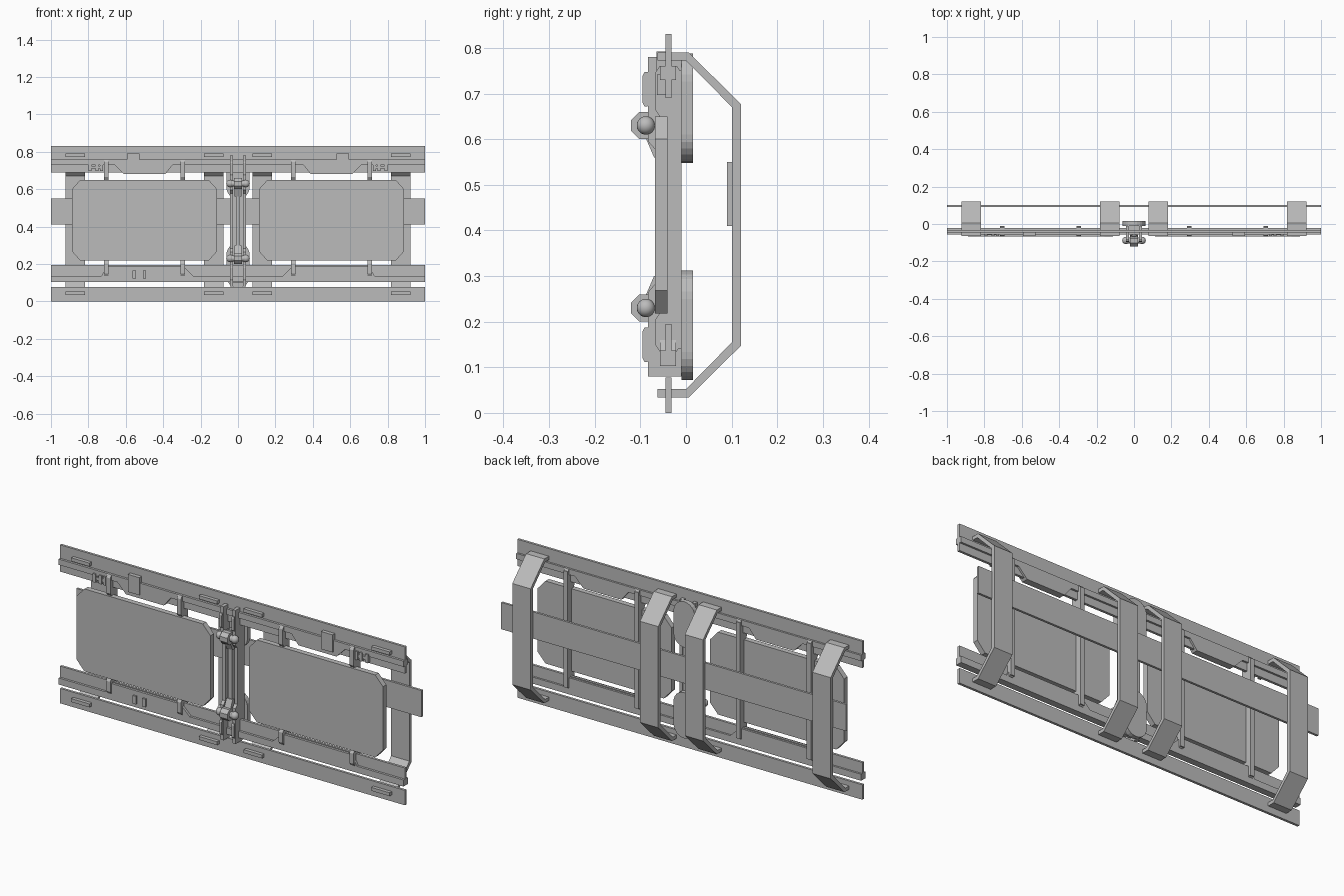
import bpy, bmesh, math
from mathutils import Vector, Matrix

cube = bpy.data.objects.get("Cube")
if cube:
    bpy.data.objects.remove(cube, do_unlink=True)

grey = bpy.data.materials.new("plain grey")
grey.use_nodes = True
grey.diffuse_color = (0.5, 0.5, 0.5, 1)
grey.node_tree.nodes["Principled BSDF"].inputs["Base Color"].default_value = (0.5, 0.5, 0.5, 1)

MID = 0.43  # height about which the centre hardware mirrors


def finish(name, bm):
    bmesh.ops.recalc_face_normals(bm, faces=bm.faces)
    mesh = bpy.data.meshes.new(name)
    bm.to_mesh(mesh)
    bm.free()
    mesh.materials.append(grey)
    ob = bpy.data.objects.new(name, mesh)
    bpy.context.collection.objects.link(ob)
    return ob


def prism(name, points, axis, a, b):
    """Extrude a profile along x (points are y, z) or y (points are x, z)."""
    bm = bmesh.new()
    place = (lambda p: (a, p[0], p[1])) if axis == "x" else (lambda p: (p[0], a, p[1]))
    face = bm.faces.new([bm.verts.new(place(p)) for p in points])
    new = bmesh.ops.extrude_face_region(bm, geom=[face])["geom"]
    shift = Vector((b - a, 0, 0)) if axis == "x" else Vector((0, b - a, 0))
    bmesh.ops.translate(bm, vec=shift, verts=[v for v in new if isinstance(v, bmesh.types.BMVert)])
    return finish(name, bm)


def box(name, x0, x1, y0, y1, z0, z1):
    return prism(name, [(x0, z0), (x1, z0), (x1, z1), (x0, z1)], "y", y0, y1)


def octagon(x0, x1, z0, z1, cx, cz):
    return [(x0 + cx, z0), (x1 - cx, z0), (x1, z0 + cz), (x1, z1 - cz),
            (x1 - cx, z1), (x0 + cx, z1), (x0, z1 - cz), (x0, z0 + cz)]


# Long rail plates and the rear spine
box("upper_rail_plate", -1, 1, -0.045, -0.032, 0.69, 0.83)
box("lower_edge_plate", -1, 1, -0.045, -0.032, 0, 0.078)
box("lower_rail_plate", -1, 1, -0.045, -0.032, 0.105, 0.195)
box("rear_spine", -1, 1, 0.09, 0.102, 0.41, 0.55)

# Raised rail bars with stepped trapezoid sections
drop = [(-0.66, 0.73), (-0.61, 0.68), (-0.39, 0.68), (-0.35, 0.73)]
rise = [(-0.73, 0.137), (-0.7, 0.19), (-0.295, 0.19), (-0.24, 0.137)]


def stepped(steps):
    return steps + [(-x, z) for x, z in reversed(steps)]


prism("upper_rail_bar", [(-1, 0.76), (-1, 0.73)] + stepped(drop) + [(1, 0.73), (1, 0.76)],
      "y", -0.057, -0.022)
prism("lower_rail_bar", [(-1, 0.103), (-1, 0.137)] + stepped(rise) + [(1, 0.137), (1, 0.103)],
      "y", -0.057, -0.022)

# Rear bent straps, whose front tabs pass through the rails
strap = [(-0.063, 0.052), (-0.063, 0.034), (0.006, 0.034), (0.12, 0.147), (0.12, 0.677),
         (0.006, 0.79), (-0.063, 0.79), (-0.063, 0.772), (0, 0.772), (0.101, 0.67),
         (0.101, 0.155), (0, 0.052)]
for x in (-0.87, -0.13, 0.13, 0.87):
    prism("rear_strap", strap, "x", x - 0.053, x + 0.053)

# Panels, ribs, hooks and clips on both sides
for s in (-1, 1):
    x0, x1 = sorted((s * 0.112, s * 0.888))
    prism("panel", octagon(x0, x1, 0.218, 0.65, 0.045, 0.05), "y", -0.068, -0.04)
    for x in (s * 0.295, s * 0.705):
        box("panel_rib", x - 0.012, x + 0.012, -0.04, -0.01, 0.14, 0.75)
        for low, high in ((0.135, 0.218), (0.65, 0.76)):
            prism("rib_hook", octagon(-0.068, -0.01, low, high, 0.01, 0.015),
                  "x", x - 0.012, x + 0.012)
    box("rail_block", s * 0.56 - 0.033, s * 0.56 + 0.033, -0.065, -0.04, 0.7, 0.792)
    for x in (0.73, 0.755, 0.79):
        box("upper_clip", s * x - 0.008, s * x + 0.008, -0.064, -0.04, 0.697, 0.742)
    box("clip_bar", s * 0.76 - 0.035, s * 0.76 + 0.035, -0.06, -0.04, 0.71, 0.725)
for x in (-0.555, -0.5):
    box("lower_clip", x - 0.009, x + 0.009, -0.066, -0.04, 0.123, 0.165)

# Centre post: twin cheeks joined by a web and a slim rod
cheek = [(-0.083, 0.08), (-0.01, 0.08), (-0.01, 0.78), (-0.083, 0.78),
         (-0.083, 0.595), (-0.068, 0.578), (-0.068, 0.282), (-0.083, 0.265)]
for s in (-1, 1):
    prism("post_cheek", cheek, "x", s * 0.026, s * 0.044)
    for z0 in (0.112, 0.672):
        prism("cheek_pad", octagon(-0.095, -0.08, z0, z0 + 0.075, 0.004, 0.008),
              "x", s * 0.028, s * 0.042)
box("post_web", -0.028, 0.028, -0.035, -0.012, 0.1, 0.76)
box("post_rod", -0.012, 0.012, -0.065, -0.03, 0.2, 0.66)

# Clamp hardware at both ends of the post
for s in (-1, 1):
    # Rounded backing plate
    zc, r, half = MID + s * 0.238, 0.062, 0.058
    outline = []
    for end in (1, -1):
        for i in range(13):
            a = math.pi * i / 12 + (0 if end > 0 else math.pi)
            outline.append((r * math.cos(a), zc + end * half + r * math.sin(a)))
    prism("backing_plate", outline, "y", -0.01, 0.015)

    # Knuckle and cross pin with ball ends
    z = MID + s * 0.2
    prism("hinge_knuckle", octagon(-0.12, -0.06, z - 0.03, z + 0.03, 0.018, 0.018),
          "x", -0.022, 0.022)
    bm = bmesh.new()
    centre = Matrix.Translation((0, -0.088, z))
    bmesh.ops.create_cone(bm, cap_ends=True, segments=20, radius1=0.016, radius2=0.016,
                          depth=0.09, matrix=centre @ Matrix.Rotation(math.pi / 2, 4, "Y"))
    for side in (-1, 1):
        bmesh.ops.create_uvsphere(bm, u_segments=20, v_segments=12, radius=0.02,
                                  matrix=centre @ Matrix.Translation((side * 0.043, 0, 0)))
    pin = finish("cross_pin", bm)
    bpy.ops.object.select_all(action="DESELECT")
    pin.select_set(True)
    bpy.context.view_layer.objects.active = pin
    bpy.ops.object.shade_smooth_by_angle(angle=math.radians(35))

    # Lever arm leaning from the knuckle toward the middle
    lever = [(-0.1, z), (-0.06, z + s * 0.03), (-0.055, z - s * 0.07), (-0.07, z - s * 0.07)]
    prism("clamp_lever", lever, "x", -0.018, 0.018)
